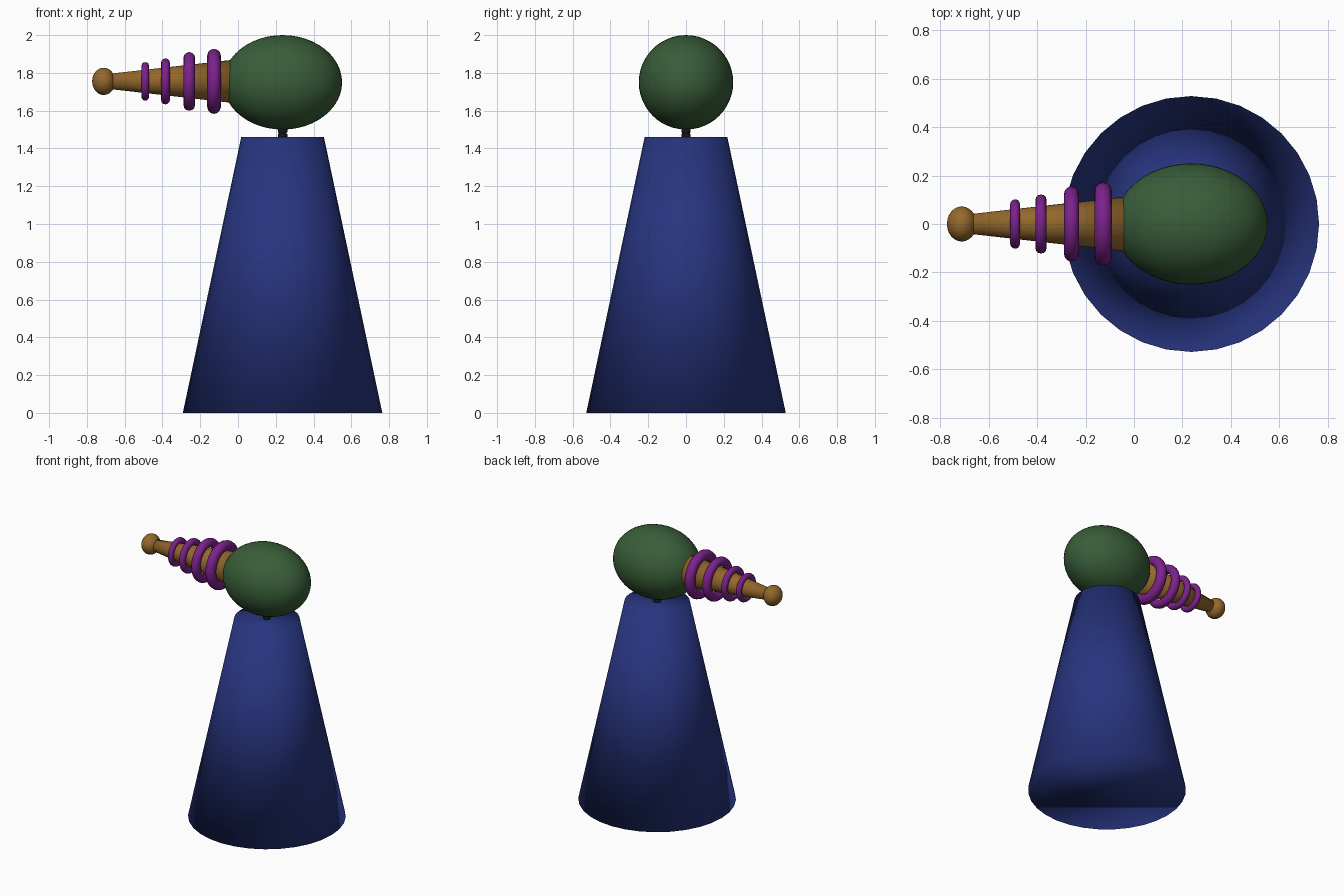
import bpy
from math import pi

if "Cube" in bpy.data.objects:
    bpy.data.objects.remove(bpy.data.objects["Cube"])

CX = 0.236    # axis of the stand and head
BZ = 1.755    # height of the barrel axis


def material(name, rgb):
    m = bpy.data.materials.new(name)
    m.diffuse_color = (*rgb, 1)
    m.use_nodes = True
    m.node_tree.nodes["Principled BSDF"].inputs["Base Color"].default_value = m.diffuse_color
    return m


blue = material("blue", (0.02, 0.035, 0.21))
green = material("green", (0.04, 0.11, 0.04))
gold = material("gold", (0.30, 0.14, 0.025))
purple = material("purple", (0.20, 0.016, 0.26))
black = material("black", (0.01, 0.01, 0.01))


def finish(name, mat):
    ob = bpy.context.object
    ob.name = name
    ob.data.materials.append(mat)
    bpy.ops.object.shade_smooth()
    return ob


def cone(name, mat, r1, r2, depth, loc, rot=(0, 0, 0)):
    bpy.ops.mesh.primitive_cone_add(vertices=32, radius1=r1, radius2=r2,
                                    depth=depth, location=loc, rotation=rot)
    return finish(name, mat)


def ball(name, mat, loc, size):
    bpy.ops.mesh.primitive_uv_sphere_add(segments=48, ring_count=24, radius=1,
                                         location=loc, rotation=(0, pi / 2, 0))
    ob = finish(name, mat)
    ob.scale = (size[2], size[1], size[0])
    return ob


# Tapered stand, softly shaded across its caps
cone("stand", blue, 0.528, 0.219, 1.46, (CX, 0, 0.73))

# Thin ridged neck
cone("neck", black, 0.021, 0.021, 0.08, (CX, 0, 1.49))
for i, z in enumerate((1.468, 1.494)):
    cone(f"neck_ridge_{i + 1}", black, 0.025, 0.025, 0.018, (CX, 0, z))

# Egg-shaped head
ball("head", green, (CX, 0, 1.75), (0.315, 0.25, 0.25))

# Tapered barrel along -x with a ball at its tip
x0, x1 = -0.03, -0.70
cone("barrel", gold, 0.114, 0.038, x0 - x1, ((x0 + x1) / 2, 0, BZ), (0, -pi / 2, 0))
ball("barrel_tip", gold, (-0.711, 0, BZ), (0.061, 0.072, 0.072))

# Rings growing toward the head: x, outer radius, tube radius
rings = [(-0.491, 0.102, 0.020), (-0.384, 0.122, 0.023),
         (-0.258, 0.155, 0.031), (-0.127, 0.172, 0.036)]
for i, (x, outer, tube) in enumerate(rings):
    bpy.ops.mesh.primitive_torus_add(location=(x, 0, BZ), rotation=(0, pi / 2, 0),
                                     major_radius=outer - tube, minor_radius=tube,
                                     major_segments=48, minor_segments=12)
    finish(f"barrel_ring_{i + 1}", purple)
